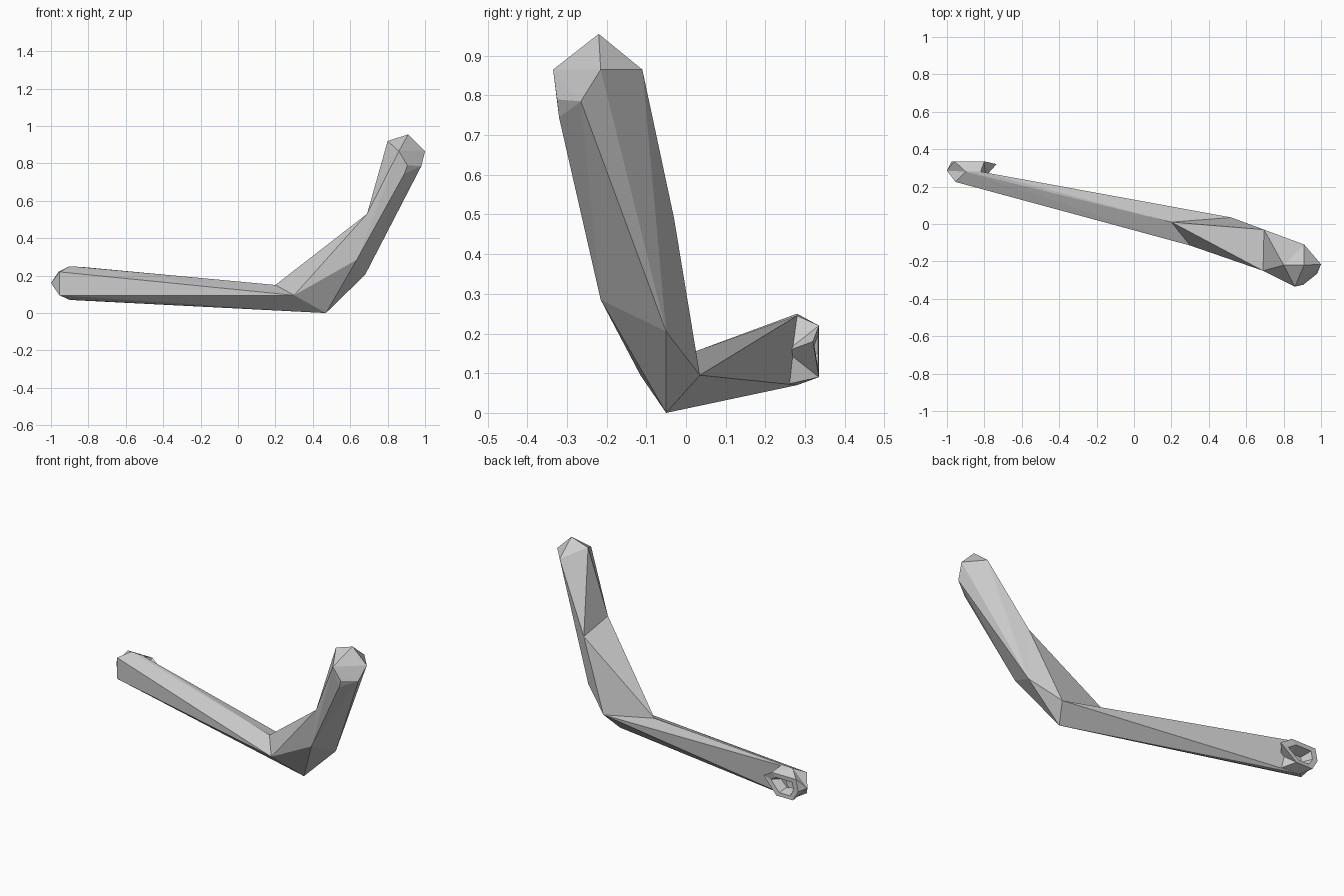
import bpy
import bmesh
from mathutils import Vector

default_cube = bpy.data.objects.get("Cube")
if default_cube:
    bpy.data.objects.remove(default_cube, do_unlink=True)

GREY = (0.6, 0.6, 0.6, 1.0)
material = bpy.data.materials.new("plain grey")
material.use_nodes = True
material.diffuse_color = GREY
material.node_tree.nodes["Principled BSDF"].inputs["Base Color"].default_value = GREY


def finish(name, bm):
    """Turn a bmesh into a flat shaded object."""
    mesh = bpy.data.meshes.new(name)
    bm.to_mesh(mesh)
    bm.free()
    mesh.materials.append(material)
    part = bpy.data.objects.new(name, mesh)
    bpy.context.collection.objects.link(part)
    return part


def faceted_segment(name, points, *open_sections):
    """Wrap points in a faceted skin, left open where it joins a neighbour."""
    bm = bmesh.new()
    for point in points:
        bm.verts.new(point)
    bmesh.ops.convex_hull(bm, input=bm.verts[:])
    bmesh.ops.recalc_face_normals(bm, faces=bm.faces[:])
    for section in open_sections:
        joint = [Vector(p) for p in section]
        inside = [f for f in bm.faces
                  if all(any((v.co - j).length < 1e-4 for j in joint) for v in f.verts)]
        bmesh.ops.delete(bm, geom=inside, context="FACES")
    loose = [v for v in bm.verts if not v.link_faces]
    bmesh.ops.delete(bm, geom=loose, context="VERTS")
    return finish(name, bm)


def lofted_cup(name, loops):
    """Bridge successive loops and close the last one."""
    bm = bmesh.new()
    rings = [[bm.verts.new(p) for p in loop] for loop in loops]
    for ring, following in zip(rings, rings[1:]):
        for i in range(len(ring)):
            j = (i + 1) % len(ring)
            bm.faces.new((ring[i], ring[j], following[j], following[i]))
    bm.faces.new(rings[-1])
    bmesh.ops.triangulate(bm, faces=bm.faces[:])
    bmesh.ops.recalc_face_normals(bm, faces=bm.faces[:])
    # The pit must face out through the open rim
    pit = max(bm.faces, key=lambda f: sum(v.index < 0 for v in f.verts))
    bm.faces.ensure_lookup_table()
    pit = bm.faces[-1]
    pit.normal_update()
    if pit.normal.y < 0:
        bmesh.ops.reverse_faces(bm, faces=bm.faces[:])
    return finish(name, bm)


# Cross-sections shared by neighbouring segments
elbow_section = [(0.2, 0.01, 0.15), (0.3, -0.115, 0.095),
                 (0.47, -0.05, 0.0), (0.52, 0.035, 0.095)]
bend_section = [(0.695, -0.03, 0.49), (0.69, -0.25, 0.53),
                (0.635, -0.215, 0.285), (0.68, -0.05, 0.205)]
wrist_section = [(-0.82, 0.28, 0.245), (-0.9, 0.28, 0.25), (-1, 0.285, 0.16),
                 (-0.9, 0.28, 0.07), (-0.77, 0.225, 0.065)]

# Long lower segment with its bevelled front corners
front_corners = [(-0.955, 0.225, z) for z in (0.095, 0.22)]
faceted_segment("lower_segment", wrist_section + front_corners + elbow_section,
                wrist_section, elbow_section)

# Wedge shaped elbow
faceted_segment("elbow", elbow_section + bend_section, elbow_section, bend_section)

# Upper segment with its pointed end
tip = [(0.91, -0.22, 0.955), (0.8, -0.22, 0.92), (0.91, -0.11, 0.865),
       (1, -0.215, 0.865), (0.86, -0.335, 0.865), (0.98, -0.265, 0.785),
       (0.905, -0.325, 0.79), (0.89, -0.32, 0.745)]
faceted_segment("upper_segment", bend_section + tip, bend_section)

# Hollow cup at the far end
side_middle = Vector(wrist_section[0]).lerp(Vector(wrist_section[-1]), 0.5)
rim = [(-0.8, 0.335, 0.22), (-0.96, 0.335, 0.22), (-0.975, 0.335, 0.15),
       (-0.94, 0.335, 0.09), (-0.83, 0.335, 0.09), (-0.735, 0.32, 0.18)]
centre = Vector((-0.88, 0.33, 0.15))
lip = [centre.lerp(Vector(p), 0.65) for p in rim]
pit = [centre.lerp(Vector(p), 0.4) - Vector((0, 0.06, 0)) for p in rim]
lofted_cup("end_cup", [wrist_section + [side_middle], rim, lip, pit])
